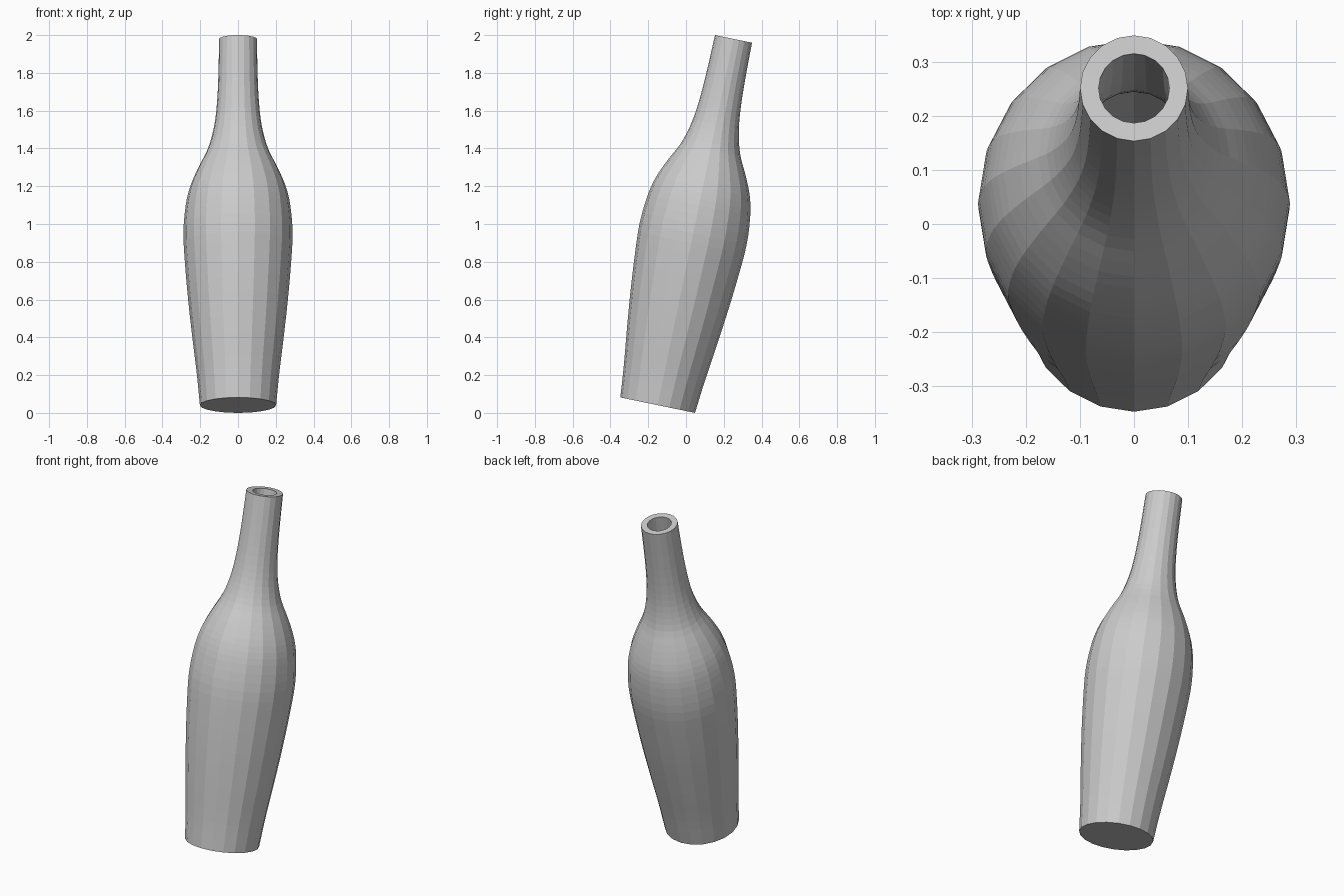
import bpy
import bmesh
from math import radians, sin, cos, tau
from mathutils import Matrix

cube = bpy.data.objects.get("Cube")
if cube:
    bpy.data.objects.remove(cube, do_unlink=True)

SIDES = 20
STEPS = 3
TILT = radians(11.7)
BASE_RADIUS = 0.202

# Bottle profile: (distance along the axis, radius)
PROFILE = [(0, BASE_RADIUS), (0.16, 0.217), (0.36, 0.241), (0.57, 0.264),
           (0.77, 0.281), (0.93, 0.289), (1.08, 0.277), (1.18, 0.254),
           (1.28, 0.212), (1.38, 0.162), (1.48, 0.132), (1.59, 0.115),
           (1.75, 0.105), (1.98, 0.1)]


def smooth_profile(points, steps):
    """Pass a smooth curve through the profile points."""
    def slope(i):
        a, b = points[max(i - 1, 0)], points[min(i + 1, len(points) - 1)]
        return (b[1] - a[1]) / (b[0] - a[0])

    result = []
    for i in range(len(points) - 1):
        (s0, r0), (s1, r1) = points[i], points[i + 1]
        d = s1 - s0
        for k in range(steps):
            t = k / steps
            h = t * t * (3 - 2 * t)
            r = r0 + (r1 - r0) * h
            r += d * slope(i) * t * (1 - t) ** 2
            r -= d * slope(i + 1) * t * t * (1 - t)
            result.append((s0 + d * t, r))
    return result + [points[-1]]


# Glass material
glass = bpy.data.materials.new("plain grey")
glass.use_nodes = True
grey = (0.6, 0.6, 0.6, 1)
glass.diffuse_color = grey
glass.node_tree.nodes["Principled BSDF"].inputs["Base Color"].default_value = grey

# Outer skin: stacked rings with a closed base and an open mouth
bm = bmesh.new()
rings = []
for s, r in smooth_profile(PROFILE, STEPS):
    rings.append([bm.verts.new((r * cos(tau * i / SIDES), r * sin(tau * i / SIDES), s))
                  for i in range(SIDES)])
for low, high in zip(rings, rings[1:]):
    for i in range(SIDES):
        j = (i + 1) % SIDES
        bm.faces.new((low[i], low[j], high[j], high[i]))
bm.faces.new(rings[0][::-1])

# Lean the bottle back and rest its base edge on the ground
lean = Matrix.Rotation(-TILT, 4, 'X')
shift = Matrix.Translation((0, -0.15, BASE_RADIUS * sin(TILT)))
bm.transform(shift @ lean)

mesh = bpy.data.meshes.new("bottle")
bm.to_mesh(mesh)
bm.free()
mesh.materials.append(glass)
bottle = bpy.data.objects.new("bottle", mesh)
bpy.context.collection.objects.link(bottle)

# Wall thickness gives the hollow inside and the flat lip
wall = bottle.modifiers.new("wall", 'SOLIDIFY')
wall.thickness = 0.034
wall.offset = -1
wall.use_even_offset = True
